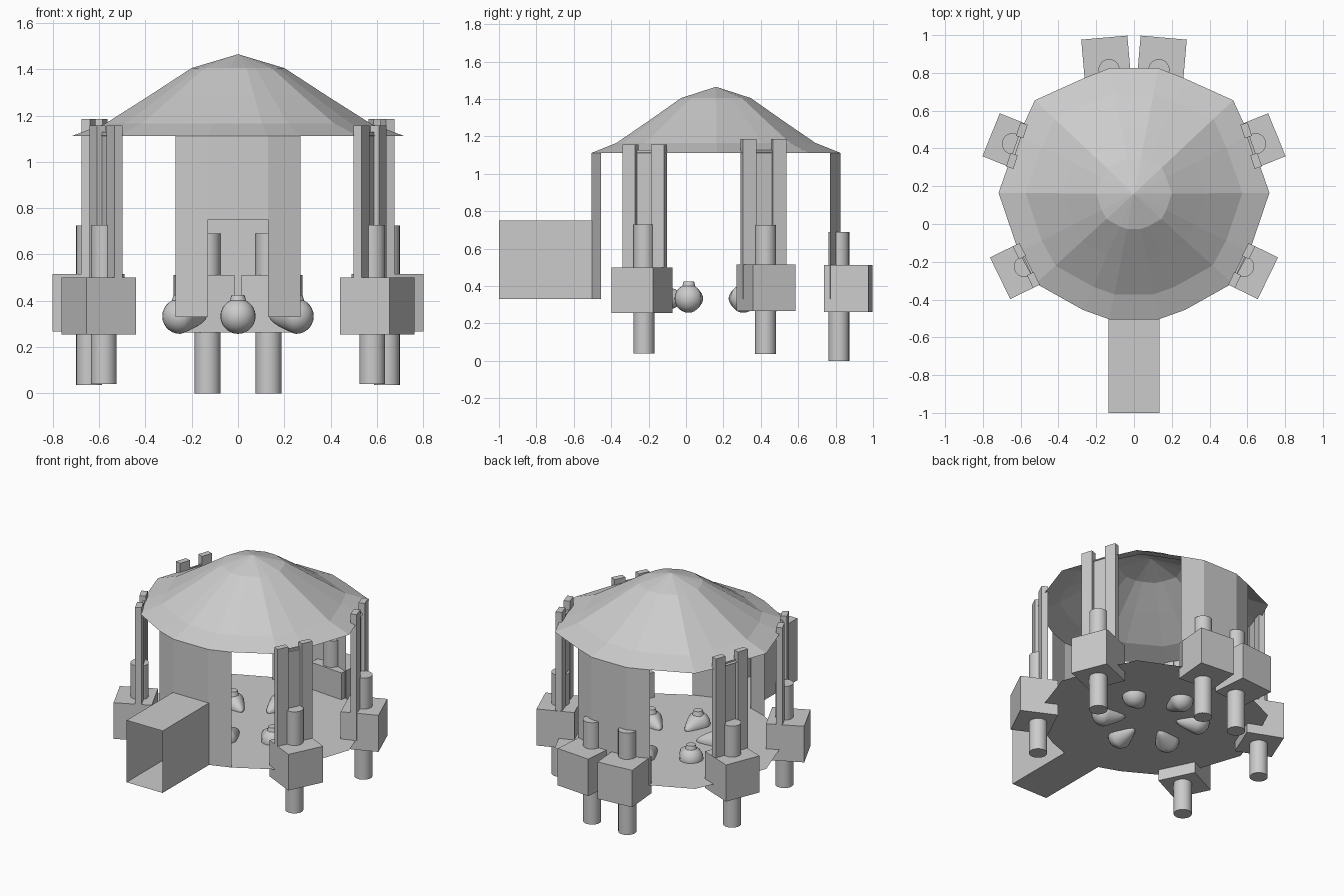
import bpy, bmesh, math
from mathutils import Matrix, Vector

if "Cube" in bpy.data.objects:
    bpy.data.objects.remove(bpy.data.objects["Cube"])

grey = bpy.data.materials.new("plain grey")
grey.diffuse_color = (0.6, 0.6, 0.6, 1)
grey.use_nodes = True
grey.node_tree.nodes["Principled BSDF"].inputs["Base Color"].default_value = grey.diffuse_color

HUB = Vector((0, 0.16))
FLOOR, EAVES = 0.33, 1.112


def finish(name, bm, smooth=False, recalc=True):
    if recalc:
        bmesh.ops.recalc_face_normals(bm, faces=bm.faces[:])
    me = bpy.data.meshes.new(name)
    bm.to_mesh(me)
    bm.free()
    me.materials.append(grey)
    ob = bpy.data.objects.new(name, me)
    bpy.context.collection.objects.link(ob)
    if smooth:
        bpy.ops.object.select_all(action='DESELECT')
        ob.select_set(True)
        bpy.context.view_layer.objects.active = ob
        bpy.ops.object.shade_smooth_by_angle(angle=math.radians(40))
    return ob


def block(bm, frame, size, centre):
    m = frame @ Matrix.Translation(centre) @ Matrix.Diagonal((*size, 1))
    bmesh.ops.create_cube(bm, size=1, matrix=m)


def frame_at(x, y, deg):
    # local +x points outward from the hub
    return Matrix.Translation((x, y, 0)) @ Matrix.Rotation(math.radians(deg), 4, 'Z')


def quad(bm, pts):
    bm.faces.new([bm.verts.new(p) for p in pts])


# Shared plan outline of roof and floor (right half, front to back)
half = [(0.13, -0.505), (0.27, -0.455), (0.52, -0.315), (0.61, -0.15), (0.717, 0.165),
        (0.61, 0.47), (0.525, 0.655), (0.27, 0.77), (0.13, 0.825)]
outline = [Vector(p) for p in half + [(-x, y) for x, y in reversed(half)]]

# Roof: outline rings shrinking towards the apex
bm = bmesh.new()
rings = []
for t, z in ((1, EAVES), (0.8, 1.165), (0.53, 1.288), (0.28, 1.405)):
    rings.append([bm.verts.new((*(HUB + (p - HUB) * t), z)) for p in outline])
n = len(outline)
for a, b in zip(rings, rings[1:]):
    for i in range(n):
        j = (i + 1) % n
        bm.faces.new((a[i], a[j], b[j], b[i]))
apex = bm.verts.new((*HUB, 1.465))
for i in range(n):
    bm.faces.new((rings[-1][i], rings[-1][(i + 1) % n], apex))
finish("roof", bm, recalc=False)

# Floor sheet
bm = bmesh.new()
quad(bm, [(*p, FLOOR) for p in outline])
finish("floor", bm, recalc=False)

# Front wall (with doorway above the tunnel) and back wall
bm = bmesh.new()
for s in (-1, 1):
    quad(bm, [(s * 0.13, -0.505, FLOOR), (s * 0.27, -0.455, FLOOR),
              (s * 0.27, -0.455, EAVES), (s * 0.13, -0.505, EAVES)])
quad(bm, [(-0.13, -0.505, 0.75), (0.13, -0.505, 0.75),
          (0.13, -0.505, EAVES), (-0.13, -0.505, EAVES)])
finish("front_wall", bm)
bm = bmesh.new()
pts = [(-0.27, 0.77), (-0.13, 0.825), (0.13, 0.825), (0.27, 0.77)]
for a, b in zip(pts, pts[1:]):
    quad(bm, [(*a, FLOOR), (*b, FLOOR), (*b, EAVES), (*a, EAVES)])
finish("back_wall", bm)

# Open entrance tunnel
bm = bmesh.new()
sec = [(-0.135, FLOOR), (0.135, FLOOR), (0.135, 0.75), (-0.135, 0.75)]
for (x0, z0), (x1, z1) in zip(sec, sec[1:] + sec[:1]):
    quad(bm, [(x0, -1, z0), (x1, -1, z1), (x1, -0.5, z1), (x0, -0.5, z0)])
bmesh.ops.remove_doubles(bm, verts=bm.verts[:], dist=0.001)
finish("entrance_tunnel", bm)


# Legs: name, box centre, angle, box z range, piston centre, piston z range
legs = [("front", (0.602, -0.235), -26, (0.255, 0.5), (0.58, -0.225), (0.04, 0.728)),
        ("middle", (0.646, 0.428), 22, (0.267, 0.515), (0.643, 0.425), (0.037, 0.725)),
        ("back", (0.147, 0.868), 85, (0.262, 0.512), (0.132, 0.817), (0, 0.69))]
for side, s in (("left", -1), ("right", 1)):
    for name, c, deg, bz, pc, pz in legs:
        ang = deg if s > 0 else 180 - deg
        bm = bmesh.new()
        block(bm, frame_at(s * c[0], c[1], ang), (0.238, 0.245, bz[1] - bz[0]),
              (0, 0, sum(bz) / 2))
        finish(f"{side}_{name}_leg_box", bm)
        bm = bmesh.new()
        bmesh.ops.create_cone(bm, cap_ends=True, segments=24, radius1=0.056, radius2=0.056,
                              depth=pz[1] - pz[0],
                              matrix=Matrix.Translation((s * pc[0], pc[1], sum(pz) / 2)))
        finish(f"{side}_{name}_leg_piston", bm, True)

    # Columns: two prongs with a recessed plate between
    for name, x, y, deg, top in (("front", 0.57, -0.22, -26, 1.157),
                                 ("middle", 0.62, 0.415, 18, 1.185)):
        f = frame_at(s * x, y, deg if s > 0 else 180 - deg)
        bm = bmesh.new()
        for k in (-1, 1):
            block(bm, f, (0.04, 0.075, top - FLOOR), (0, k * 0.085, (top + FLOOR) / 2))
        block(bm, f, (0.012, 0.1, 1.128 - FLOOR), (-0.01, 0, (1.128 + FLOOR) / 2))
        finish(f"{side}_{name}_column", bm)

# Six pear-shaped pods through the floor: round end outward, tail towards the hub
for i in range(6):
    ang = -90 + 60 * i
    a = math.radians(ang)
    f = frame_at(HUB.x + 0.29 * math.cos(a), HUB.y + 0.29 * math.sin(a), ang)
    bm = bmesh.new()
    bmesh.ops.create_uvsphere(bm, u_segments=24, v_segments=14, radius=0.076)
    for v in bm.verts:
        if v.co.x < 0:
            u = -v.co.x / 0.076
            v.co.x *= 1 + 0.75 * u
            v.co.y *= 1 - 0.35 * u
            v.co.z *= 1 - 0.25 * u
    bmesh.ops.translate(bm, verts=bm.verts[:], vec=(0, 0, 0.333))
    bmesh.ops.create_cone(bm, cap_ends=True, segments=16, radius1=0.042, radius2=0.028,
                          depth=0.05, matrix=Matrix.Translation((0, 0, 0.4)))
    bm.transform(f)
    finish(f"pod_{i + 1}", bm, True)
